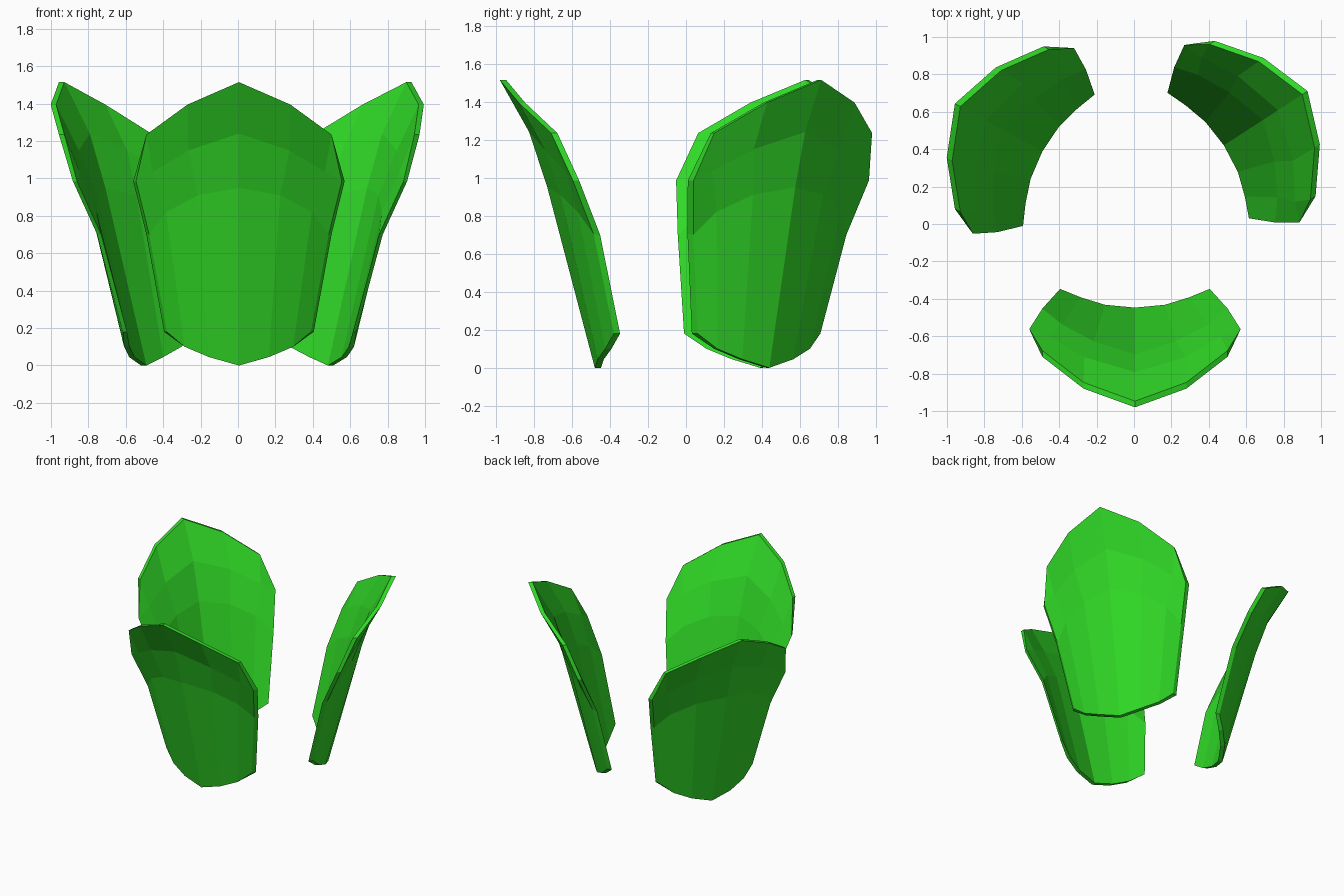
import bpy, bmesh, math

cube = bpy.data.objects.get("Cube")
if cube:
    bpy.data.objects.remove(cube, do_unlink=True)

green = bpy.data.materials.new("leaf_green")
green.use_nodes = True
colour = (0.03, 0.70, 0.02, 1.0)
green.diffuse_color = colour
bsdf = next(n for n in green.node_tree.nodes if n.type == 'BSDF_PRINCIPLED')
bsdf.inputs["Base Color"].default_value = colour
bsdf.inputs["Roughness"].default_value = 0.7

# Half of the outer surface: each row runs from the middle rib to the side edge
ROWS = [
    [(0, -.48, 0), (.16, -.465, .045), (.29, -.425, .10), (.385, -.38, .18)],
    [(0, -.73, .95), (.22, -.66, .91), (.39, -.57, .82), (.48, -.485, .70)],
    [(0, -.825, 1.24), (.27, -.745, 1.15), (.46, -.635, 1.035), (.55, -.595, .985)],
    [(0, -.98, 1.515), (.275, -.88, 1.395), (.495, -.71, 1.235)],
]
PIVOT_Y = -.345                       # petal origin, at the bottom corners
THICKNESS = .033
EDGE_SHIFT = {-3: -.015, 3: .015}     # inner side is slightly wider at the edges


def petal_mesh():
    bm = bmesh.new()

    def layer(inner):
        grid = {}
        for r, row in enumerate(ROWS):
            for c, (x, y, z) in enumerate(row):
                for k in {c, -c}:
                    dx = EDGE_SHIFT.get(k, 0) if inner else 0
                    px = math.copysign(x, k) + dx
                    py = y - PIVOT_Y + (THICKNESS if inner else 0)
                    grid[r, k] = bm.verts.new((px, py, z))
        # the top row meets the row below at the side corners
        grid[3, -3], grid[3, 3] = grid[2, -3], grid[2, 3]
        return grid

    outer, inner = layer(False), layer(True)
    for grid, flip in ((outer, False), (inner, True)):
        for r in range(3):
            for c in range(-3, 3):
                loop = [grid[r, c], grid[r, c + 1], grid[r + 1, c + 1], grid[r + 1, c]]
                loop = list(dict.fromkeys(loop))
                bm.faces.new(loop[::-1] if flip else loop)

    # rim joining the two surfaces
    rim = [(0, c) for c in range(-3, 4)] + [(1, 3), (2, 3)]
    rim += [(3, c) for c in range(2, -3, -1)] + [(2, -3), (1, -3)]
    for a, b in zip(rim, rim[1:] + rim[:1]):
        bm.faces.new((outer[b], outer[a], inner[a], inner[b]))
    bmesh.ops.recalc_face_normals(bm, faces=bm.faces)

    mesh = bpy.data.meshes.new("petal")
    bm.to_mesh(mesh)
    bm.free()
    mesh.materials.append(green)
    return mesh


# Three petals around the centre
mesh = petal_mesh()
for name, x, y, angle in (
    ("front_petal", .005, -.345, 0),
    ("right_petal", -.40, .34, -118.6),
    ("left_petal", .395, .365, 123),
):
    petal = bpy.data.objects.new(name, mesh)
    petal.location = (x, y, 0)
    petal.rotation_euler.z = math.radians(angle)
    bpy.context.collection.objects.link(petal)
